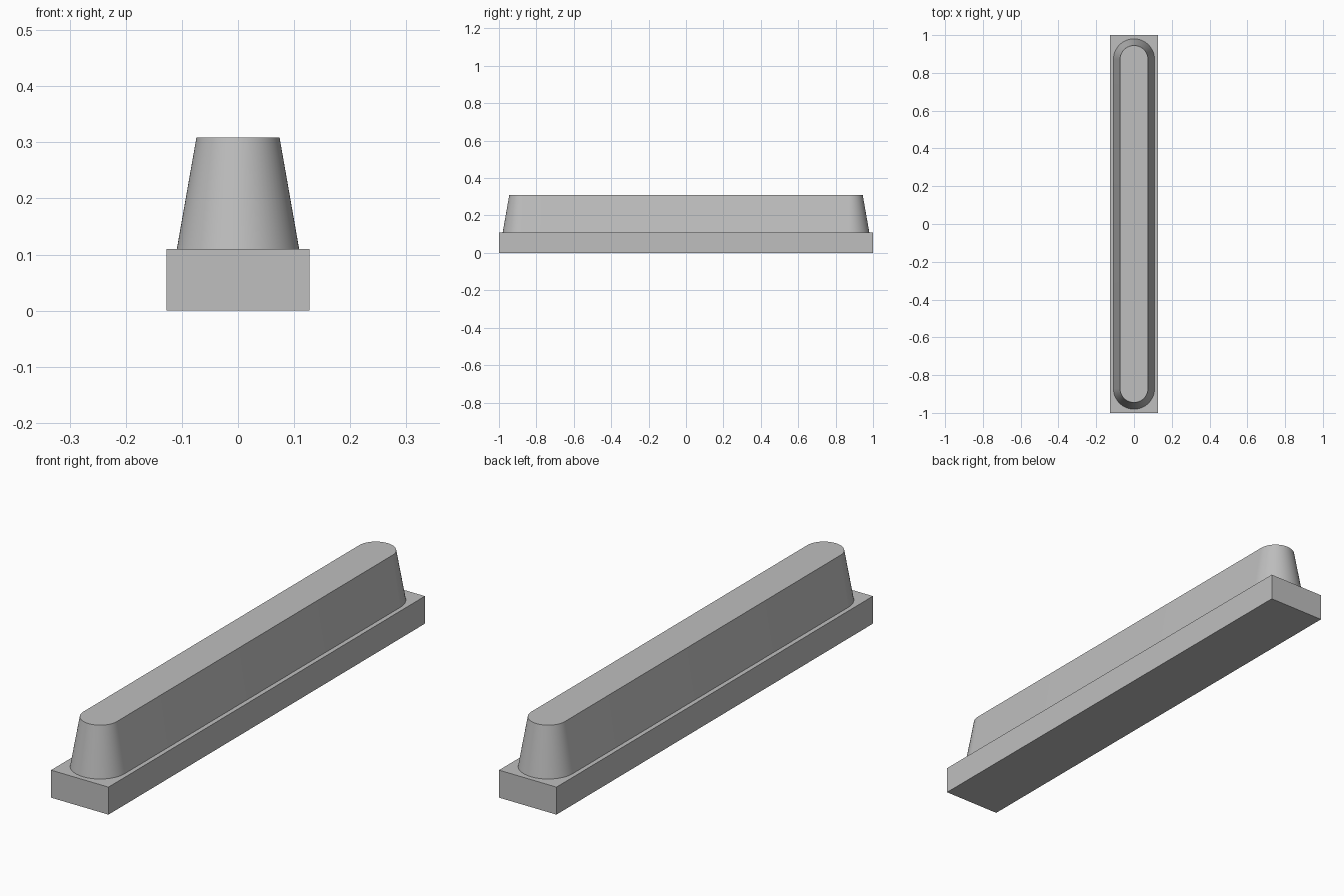
import bpy, bmesh
from math import pi, sin, cos, radians

cube = bpy.data.objects.get("Cube")
if cube:
    bpy.data.objects.remove(cube, do_unlink=True)

HALF_W, BASE_H, TOP_H = 0.127, 0.11, 0.309   # plinth half width, heights
ARC_Y = 0.871                                # centre of each rounded end
R_LOW, R_HIGH, STEPS = 0.109, 0.074, 32      # taper radii, steps per end

grey = bpy.data.materials.new("light_grey")
grey.use_nodes = True
colour = (0.52, 0.52, 0.52, 1)
grey.diffuse_color = colour
grey.node_tree.nodes["Principled BSDF"].inputs["Base Color"].default_value = colour


def add_object(name, bm):
    bmesh.ops.recalc_face_normals(bm, faces=bm.faces)
    mesh = bpy.data.meshes.new(name)
    bm.to_mesh(mesh)
    bm.free()
    mesh.materials.append(grey)
    obj = bpy.data.objects.new(name, mesh)
    bpy.context.collection.objects.link(obj)
    return obj


def slot_ring(bm, radius, z):
    """Rounded slot outline, counter-clockwise from +x."""
    ring = []
    for side in (1, -1):
        for i in range(STEPS + 1):
            a = pi * i / STEPS
            ring.append(bm.verts.new((side * radius * cos(a),
                                      side * (ARC_Y + radius * sin(a)), z)))
    return ring


# Rectangular plinth
bm = bmesh.new()
bmesh.ops.create_cube(bm, size=1)
for v in bm.verts:
    v.co = (v.co.x * 2 * HALF_W, v.co.y * 2, (v.co.z + 0.5) * BASE_H)
add_object("base_plinth", bm)

# Tapered bar with rounded ends
bm = bmesh.new()
low, high = slot_ring(bm, R_LOW, BASE_H), slot_ring(bm, R_HIGH, TOP_H)
bm.faces.new(high)
for i in range(len(low)):
    j = (i + 1) % len(low)
    bm.faces.new((low[i], low[j], high[j], high[i]))
bar = add_object("tapered_bar", bm)

bpy.ops.object.select_all(action="DESELECT")
bar.select_set(True)
bpy.context.view_layer.objects.active = bar
bpy.ops.object.shade_smooth_by_angle(angle=radians(30))
